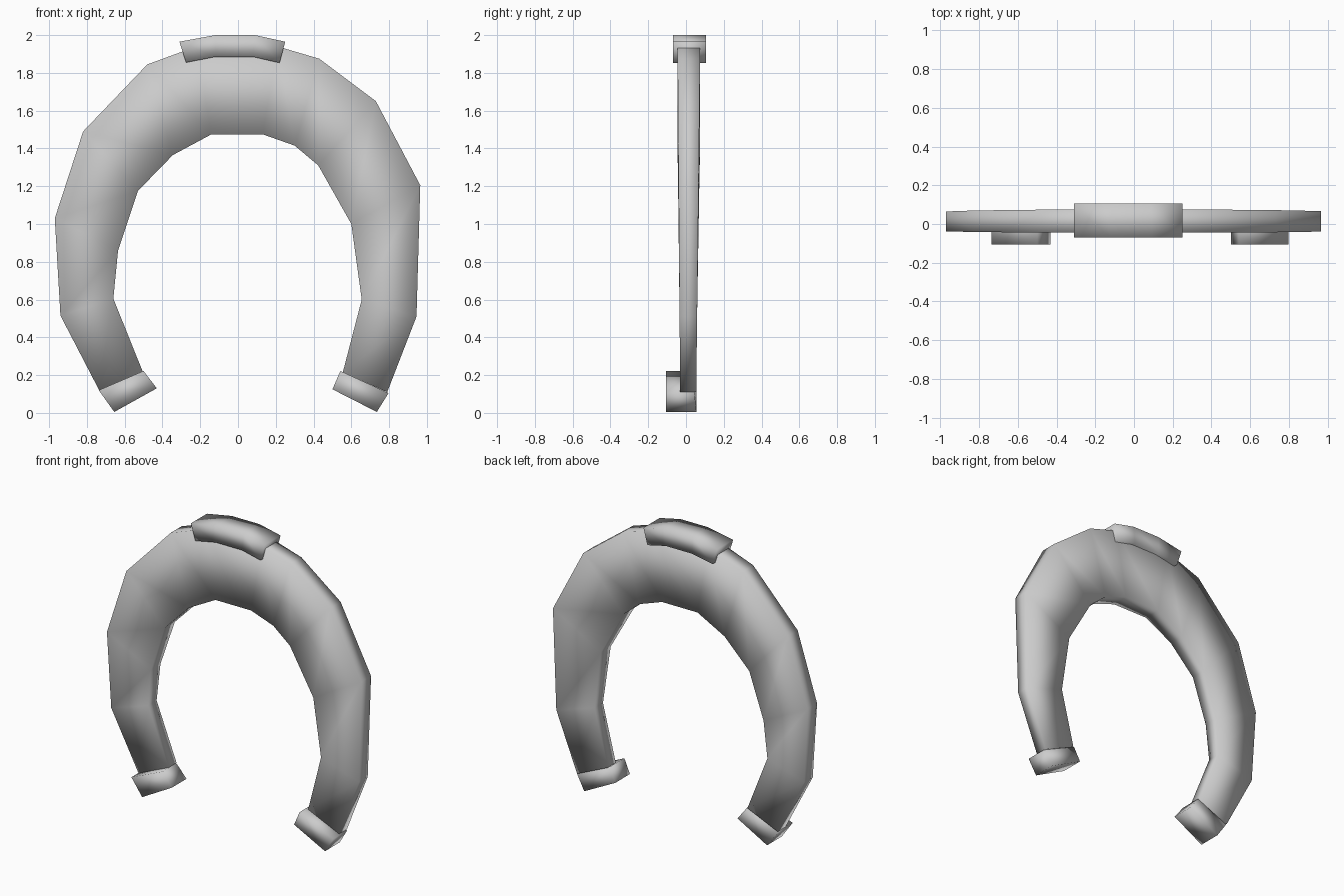
import bpy, bmesh

if "Cube" in bpy.data.objects:
    bpy.data.objects.remove(bpy.data.objects["Cube"])

def loft(name, rings):
    """Skin a row of four-cornered sections into a closed, smooth-shaded strip."""
    bm = bmesh.new()
    vs = [[bm.verts.new(p) for p in r] for r in rings]
    for a, b in zip(vs, vs[1:]):
        for i in range(4):
            j = (i + 1) % 4
            bm.faces.new((a[i], a[j], b[j], b[i]))
    bm.faces.new(vs[0])
    bm.faces.new(vs[-1][::-1])
    bmesh.ops.recalc_face_normals(bm, faces=bm.faces)
    for f in bm.faces:
        f.smooth = True
    me = bpy.data.meshes.new(name)
    bm.to_mesh(me)
    bm.free()
    ob = bpy.data.objects.new(name, me)
    bpy.context.collection.objects.link(ob)
    return ob

def section(outer, inner, front, back):
    (ox, oz), (ix, iz) = outer, inner
    return [(ox, front, oz), (ix, front, iz), (ix, back, iz), (ox, back, oz)]

# Curved shoe: outer and inner outline points, slightly thicker at the toe
outline = [
    ((-.735, .12), (-.505, .22)), ((-.94, .515), (-.66, .605)),
    ((-.97, 1.03), (-.635, .86)), ((-.82, 1.49), (-.53, 1.175)),
    ((-.48, 1.845), (-.345, 1.365)), ((-.22, 1.94), (-.14, 1.475)),
    ((.21, 1.94), (.13, 1.475)), ((.43, 1.875), (.30, 1.415)),
    ((.73, 1.65), (.425, 1.31)), ((.965, 1.205), (.60, 1.0)),
    ((.945, .51), (.655, .60)), ((.79, .11), (.555, .215))]
rings = []
for o, i in outline:
    t = o[1] / 1.94
    rings.append(section(o, i, -.03 - .015 * t, .053 + .022 * t))
loft("shoe_body", rings)

# Toe clip: short arched band wrapped over the top edge
clip = [((-.31, 1.965), (-.275, 1.855)), ((-.12, 2.0), (-.12, 1.885)),
        ((.09, 2.0), (.08, 1.885)), ((.25, 1.965), (.22, 1.853))]
loft("toe_clip", [section(o, i, -.07, .105) for o, i in clip])

# Heel caps: blocks on the ends, projecting to the front
heels = {"left": [((-.737, .12), (-.50, .222)), ((-.655, .005), (-.43, .13))],
         "right": [((.797, .105), (.542, .222)), ((.735, .005), (.50, .125))]}
for side, ends in heels.items():
    loft("heel_cap_" + side, [section(*ends[0], -.105, .045),
                              section(*ends[1], -.105, .055)])
